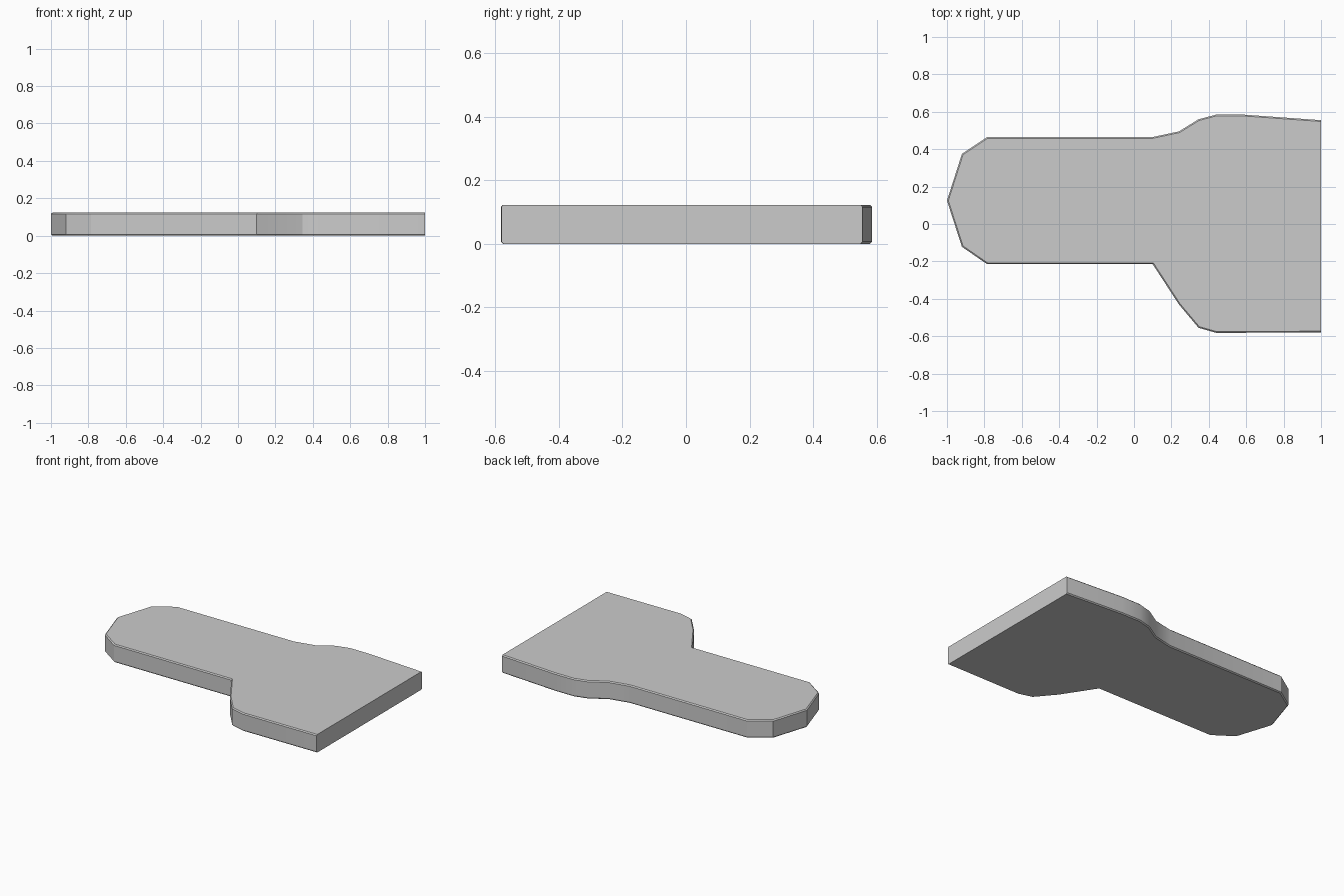
import bpy, bmesh, math

if "Cube" in bpy.data.objects:
    bpy.data.objects.remove(bpy.data.objects["Cube"])

HEIGHT = 0.123
CHAMFER = 0.007

# Plan outline, anticlockwise from the rounded tip
outline = [
    (-1.0, 0.125), (-0.92, -0.122), (-0.785, -0.215), (0.10, -0.215),
    (0.24, -0.43), (0.345, -0.555), (0.44, -0.582), (1.0, -0.58),
    (1.0, 0.555), (0.58, 0.585), (0.44, 0.585), (0.345, 0.56),
    (0.24, 0.495), (0.10, 0.465), (-0.785, 0.465), (-0.92, 0.375),
]

# Flat slab extruded from the outline
bm = bmesh.new()
base = bm.faces.new([bm.verts.new((x, y, 0)) for x, y in outline])
top = bmesh.ops.extrude_face_region(bm, geom=[base], use_keep_orig=True)["geom"]
bmesh.ops.translate(bm, vec=(0, 0, HEIGHT),
                    verts=[v for v in top if isinstance(v, bmesh.types.BMVert)])
bmesh.ops.recalc_face_normals(bm, faces=bm.faces)

# Narrow chamfer on top and bottom rims, leaving the straight end square
rims = [e for e in bm.edges
        if abs(e.verts[0].co.z - e.verts[1].co.z) < 1e-5
        and min(v.co.x for v in e.verts) < 0.99]
bmesh.ops.bevel(bm, geom=rims, offset=CHAMFER, offset_type='OFFSET',
                segments=1, profile=0.5, affect='EDGES')
bmesh.ops.recalc_face_normals(bm, faces=bm.faces)

mesh = bpy.data.meshes.new("slab")
bm.to_mesh(mesh)
bm.free()
slab = bpy.data.objects.new("slab", mesh)
bpy.context.collection.objects.link(slab)

# Smooth the shallow side curves, keep the rims and corners sharp
bpy.context.view_layer.objects.active = slab
slab.select_set(True)
bpy.ops.object.shade_smooth_by_angle(angle=math.radians(32))
